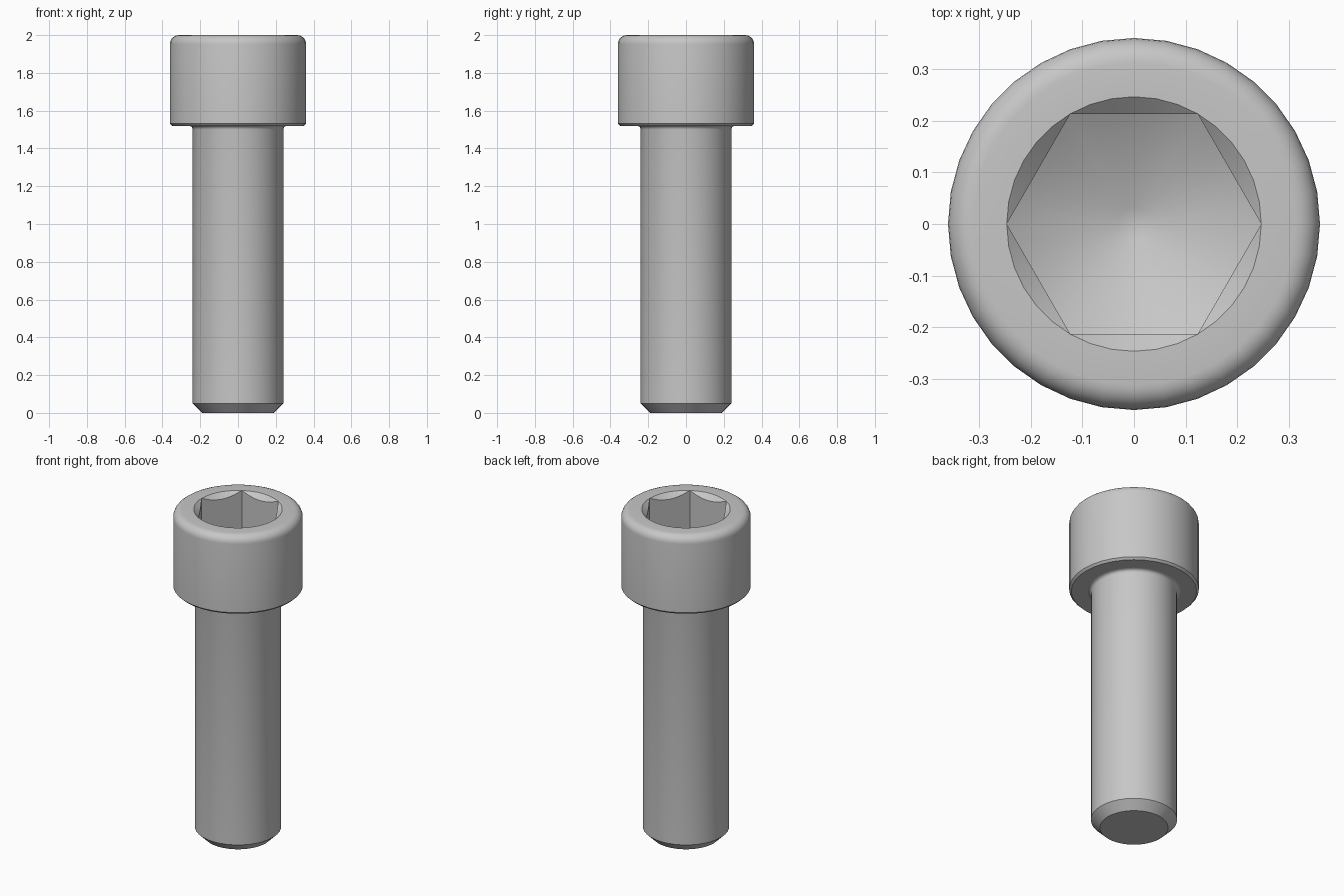
import bpy, bmesh
from math import sin, cos, pi, radians, tan

SEGMENTS = 36

default = bpy.data.objects.get("Cube")
if default:
    bpy.data.objects.remove(default, do_unlink=True)

# Single plain steel colour
steel = bpy.data.materials.new("steel_grey")
steel.use_nodes = True
colour = (0.57, 0.57, 0.57, 1)
steel.diffuse_color = colour
steel.node_tree.nodes["Principled BSDF"].inputs["Base Color"].default_value = colour


def arc(r, z, radius, start, end, steps):
    """Profile points (r, z) along an arc, angles in degrees."""
    angles = [radians(start + (end - start) * i / steps) for i in range(steps + 1)]
    return [(r + radius * cos(a), z + radius * sin(a)) for a in angles]


def build(name, profile, cap_start=True, cap_end=True):
    """Skin rings round the z axis; a profile entry is (r, z) or a function of angle."""
    bm = bmesh.new()
    rings = []
    for entry in profile:
        ring = []
        for i in range(SEGMENTS):
            a = 2 * pi * i / SEGMENTS
            r, z = entry(a) if callable(entry) else entry
            ring.append(bm.verts.new((r * cos(a), r * sin(a), z)))
        rings.append(ring)
    for low, high in zip(rings, rings[1:]):
        for i in range(SEGMENTS):
            j = (i + 1) % SEGMENTS
            bm.faces.new((low[i], low[j], high[j], high[i]))
    if cap_start:
        bm.faces.new(rings[0][::-1])
    if cap_end:
        bm.faces.new(rings[-1])
    bmesh.ops.remove_doubles(bm, verts=bm.verts[:], dist=0.0002)
    bmesh.ops.recalc_face_normals(bm, faces=bm.faces[:])
    mesh = bpy.data.meshes.new(name)
    bm.to_mesh(mesh)
    bm.free()
    mesh.materials.append(steel)
    obj = bpy.data.objects.new(name, mesh)
    bpy.context.collection.objects.link(obj)
    bpy.ops.object.select_all(action='DESELECT')
    obj.select_set(True)
    bpy.context.view_layer.objects.active = obj
    bpy.ops.object.shade_smooth_by_angle(angle=radians(35))
    return obj


# Head dimensions
TOP, UNDER = 2.0, 1.52
HEAD_R, SHANK_R = 0.361, 0.24
ROUND = 0.048
HEX_R = 0.247
DRILL_R, SOCKET_Z = 0.033, 1.63


def hex_radius(a):
    return HEX_R * cos(pi / 6) / cos(a % (pi / 3) - pi / 6)


def socket_rim(a):
    # Countersink meeting the hexagonal walls in scallops
    r = hex_radius(a)
    return r, TOP - (HEX_R - r) * 0.9


def socket_foot(a):
    # Conical floor meeting the hexagonal walls
    r = hex_radius(a)
    return r, SOCKET_Z + (r - DRILL_R) * tan(radians(30))


# Cap head with rounded top edge and hex socket
head = [(HEAD_R - 0.012, UNDER), (HEAD_R, UNDER + 0.012)]
head += arc(HEAD_R - ROUND, TOP - ROUND, ROUND, 0, 90, 6)
head += [(HEX_R, TOP), socket_rim, socket_foot, (DRILL_R, SOCKET_Z)]
build("socket_head", head)

# Shank with chamfered tip and a fillet under the head
FILLET = 0.02
shank = [(SHANK_R - 0.05, 0), (SHANK_R, 0.05)]
shank += arc(SHANK_R + FILLET, UNDER - FILLET, FILLET, 180, 90, 4)
build("shank", shank, cap_end=False)
